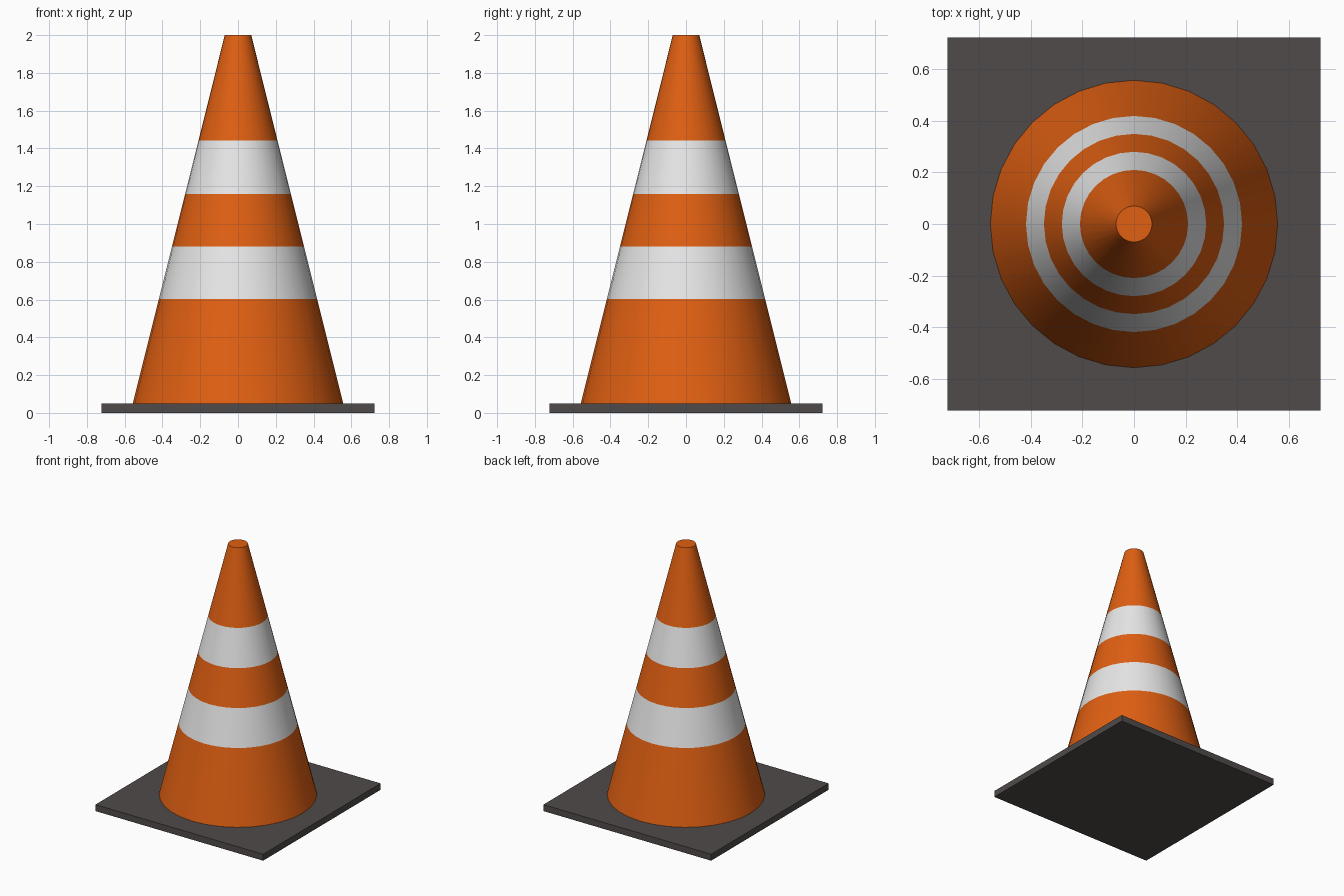
import bpy, bmesh, math

if "Cube" in bpy.data.objects:
    bpy.data.objects.remove(bpy.data.objects["Cube"])


def material(name, rgb):
    m = bpy.data.materials.new(name)
    m.diffuse_color = (*rgb, 1)
    m.use_nodes = True
    m.node_tree.nodes["Principled BSDF"].inputs["Base Color"].default_value = m.diffuse_color
    return m


orange = material("orange", (0.74, 0.115, 0.006))
white = material("white", (0.8, 0.8, 0.8))
grey = material("dark_grey", (0.08, 0.07, 0.067))


def add_object(name, bm, mats):
    mesh = bpy.data.meshes.new(name)
    bmesh.ops.recalc_face_normals(bm, faces=bm.faces)
    bm.to_mesh(mesh)
    bm.free()
    for m in mats:
        mesh.materials.append(m)
    ob = bpy.data.objects.new(name, mesh)
    bpy.context.collection.objects.link(ob)
    return ob


# Square base plate
H = 0.05
bm = bmesh.new()
bmesh.ops.create_cube(bm, size=1)
for v in bm.verts:
    v.co = (v.co.x * 1.445, v.co.y * 1.445, (v.co.z + 0.5) * H)
add_object("base_plate", bm, [grey])

# Tapered cone, one ring of vertices at each stripe edge
SIDES, R0, R1, TOP = 32, 0.557, 0.07, 2.0
levels = [H, 0.603, 0.882, 1.16, 1.441, TOP]
bm = bmesh.new()
rings = []
for z in levels:
    r = R0 + (R1 - R0) * (z - H) / (TOP - H)
    rings.append([bm.verts.new((r * math.cos(math.tau * i / SIDES),
                                r * math.sin(math.tau * i / SIDES), z))
                  for i in range(SIDES)])
for k, (low, high) in enumerate(zip(rings, rings[1:])):
    for i in range(SIDES):
        j = (i + 1) % SIDES
        f = bm.faces.new((low[i], low[j], high[j], high[i]))
        f.material_index = k % 2          # every second band is white
        f.smooth = True
bm.faces.new(rings[-1])                   # flat top cap
bm.faces.new(rings[0][::-1])              # underside resting on the plate
for e in bm.edges:                        # crisp rims
    if any(len(f.verts) > 4 for f in e.link_faces):
        e.smooth = False
add_object("cone_body", bm, [orange, white])
